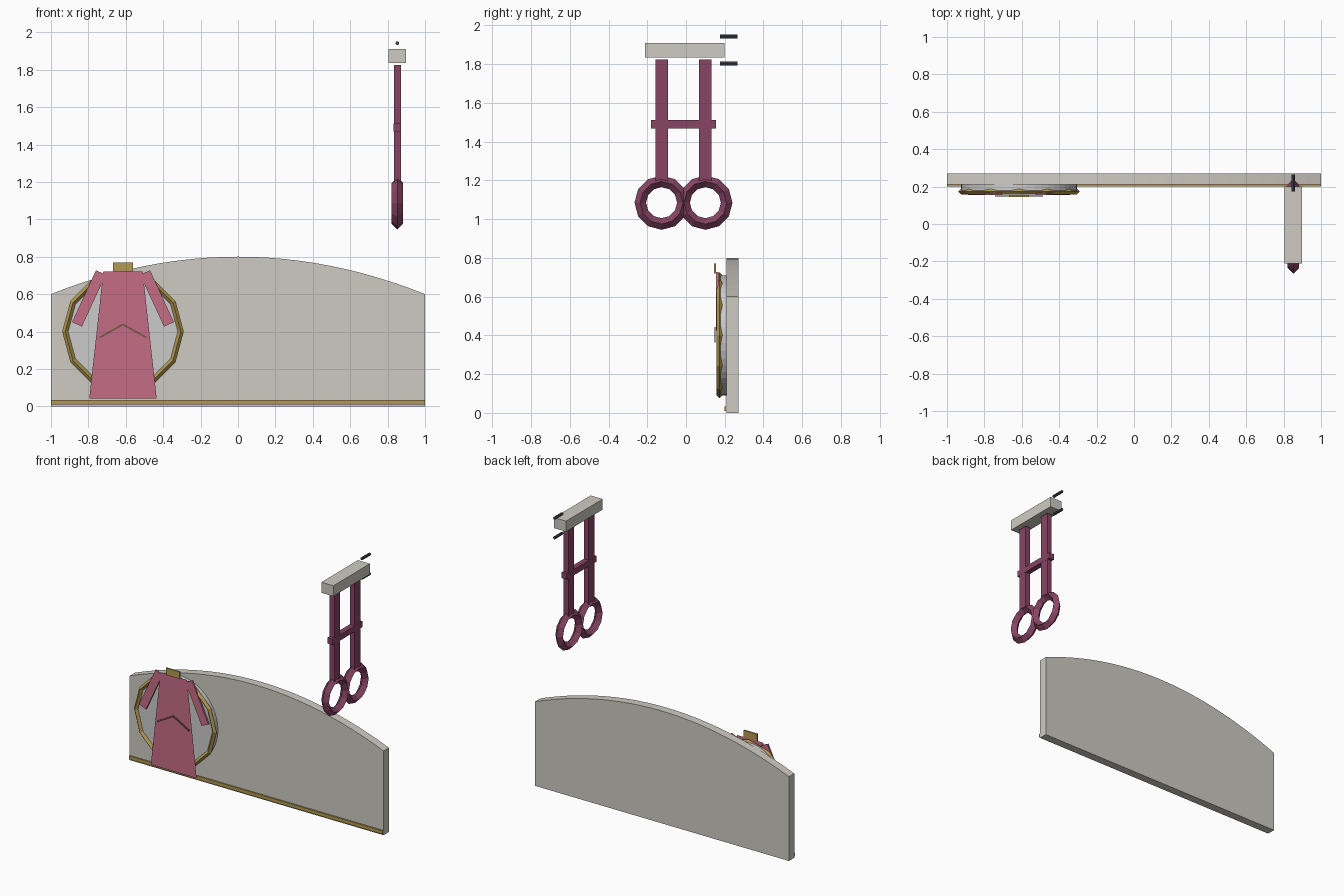
import bpy, bmesh, math
from mathutils import Matrix, Vector

if "Cube" in bpy.data.objects:
    bpy.data.objects.remove(bpy.data.objects["Cube"])


def material(name, rgb):
    m = bpy.data.materials.new(name)
    m.diffuse_color = (*rgb, 1)
    m.use_nodes = True
    m.node_tree.nodes["Principled BSDF"].inputs["Base Color"].default_value = m.diffuse_color
    return m


STONE = material("stone", (0.62, 0.60, 0.54))
SILVER = material("silver", (0.64, 0.65, 0.66))
GOLD = material("gold", (0.45, 0.32, 0.08))
ROSE = material("rose", (0.56, 0.15, 0.24))
WINE = material("wine", (0.25, 0.06, 0.13))
DARK = material("dark", (0.06, 0.07, 0.08))
BROWN = material("brown", (0.2, 0.1, 0.06))


def finish(name, bm, mat):
    bmesh.ops.recalc_face_normals(bm, faces=bm.faces)
    me = bpy.data.meshes.new(name)
    bm.to_mesh(me)
    bm.free()
    me.materials.append(mat)
    ob = bpy.data.objects.new(name, me)
    bpy.context.collection.objects.link(ob)
    return ob


def box(name, centre, size, mat, tilt=0):
    bm = bmesh.new()
    bmesh.ops.create_cube(bm, size=1, matrix=Matrix.Translation(centre)
                          @ Matrix.Rotation(tilt, 4, 'Y') @ Matrix.Diagonal((*size, 1)))
    return finish(name, bm, mat)


def plate(name, outline, y0, y1, mat):
    bm = bmesh.new()
    f = bm.faces.new([bm.verts.new((x, y0, z)) for x, z in outline])
    if y1 != y0:
        r = bmesh.ops.extrude_face_region(bm, geom=[f])
        bmesh.ops.translate(bm, vec=(0, y1 - y0, 0),
                            verts=[v for v in r["geom"] if isinstance(v, bmesh.types.BMVert)])
    return finish(name, bm, mat)


def ring(name, centre, axis, major, minor, mat, sides=12, section=4):
    # Faceted ring: diamond section swept round the axis
    bm = bmesh.new()
    rot = Vector((0, 0, 1)).rotation_difference(Vector(axis)).to_matrix()
    loops = []
    for i in range(sides):
        a = 2 * math.pi * i / sides
        loop = []
        for j in range(section):
            b = 2 * math.pi * j / section
            r = major + minor * math.cos(b)
            p = Vector((r * math.cos(a), r * math.sin(a), minor * math.sin(b)))
            loop.append(bm.verts.new(rot @ p + Vector(centre)))
        loops.append(loop)
    for i in range(sides):
        p, q = loops[i], loops[(i + 1) % sides]
        for j in range(section):
            k = (j + 1) % section
            bm.faces.new((p[j], q[j], q[k], p[k]))
    return finish(name, bm, mat)


def rod(name, centre, radius, depth, mat, sides):
    bm = bmesh.new()
    bmesh.ops.create_cone(bm, cap_ends=True, segments=sides, radius1=radius, radius2=radius,
                          depth=depth, matrix=Matrix.Translation(centre)
                          @ Matrix.Rotation(math.pi / 2, 4, 'X'))
    return finish(name, bm, mat)


# Arched back panel with gold base trim
arch = [(1 - i / 12, 0.8 - 0.2 * (1 - i / 12) ** 2) for i in range(25)]
plate("back_panel", [(-1, 0), (1, 0)] + arch, 0.21, 0.27, STONE)
box("base_trim", (0, 0.206, 0.022), (2, 0.012, 0.024), GOLD)

# Medallion
CX = -0.615
rod("medallion_disc", (CX, 0.195, 0.4), 0.31, 0.034, SILVER, 48)
ring("medallion_rim", (CX, 0.173, 0.4), (0, 1, 0), 0.309, 0.016, GOLD)

# Robe on the medallion
plate("robe_body", [(CX - 0.18, 0.043), (CX + 0.18, 0.043), (CX + 0.105, 0.722),
                    (CX - 0.105, 0.722)], 0.155, 0.155, ROSE)
for s, side in ((-1, "left"), (1, "right")):
    box("sleeve_" + side, (CX + s * 0.182, 0.161, 0.577), (0.058, 0.012, 0.305), ROSE,
        -s * math.radians(24.8))
    box("sash_" + side, (CX + s * 0.0625, 0.15, 0.403), (0.143, 0.006, 0.01), BROWN,
        s * math.atan2(0.07, 0.125))
box("collar", (CX, 0.15, 0.745), (0.108, 0.01, 0.05), GOLD)

# Hanging bracket: beam and wall pegs
HX = 0.852
box("beam", (HX, -0.006, 1.873), (0.095, 0.412, 0.075), STONE)
for z in (1.942, 1.803):
    rod("peg", (HX, 0.22, z), 0.01, 0.09, DARK, 8)

# Hanging straps with rings
for y in (-0.126, 0.1):
    box("strap", (HX, y, 1.51), (0.038, 0.064, 0.63), WINE)
    ring("hand_ring", (HX, y, 1.085), (1, 0, 0), 0.11, 0.03, WINE)
box("cross_strap", (HX, -0.013, 1.49), (0.04, 0.334, 0.042), WINE)
